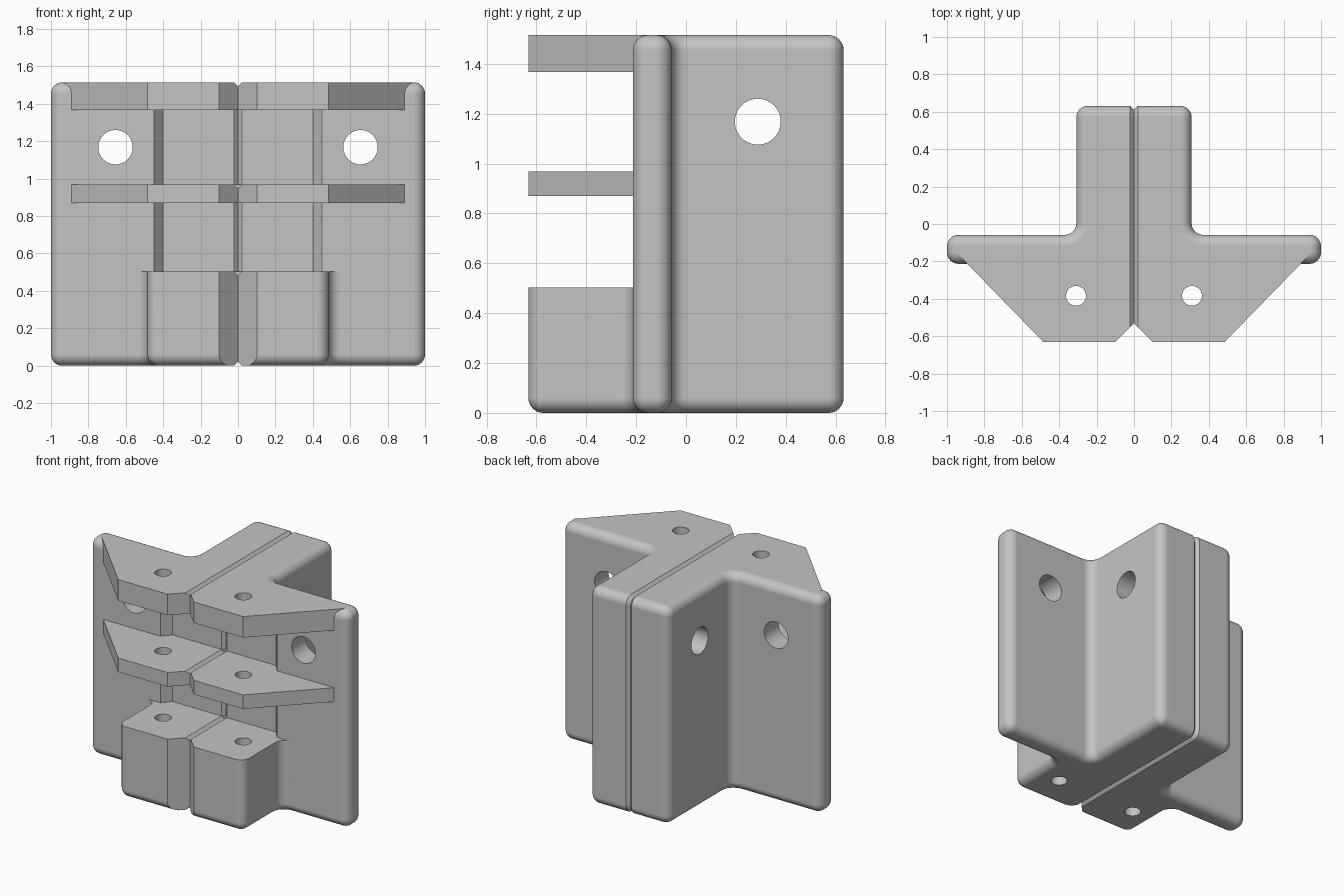
import bpy, bmesh, math
from mathutils import Vector

cube = bpy.data.objects.get("Cube")
if cube:
    bpy.data.objects.remove(cube, do_unlink=True)

HEIGHT = 1.515
RADIUS = 0.062
WALL_FRONT, WALL_BACK = -0.213, -0.058

grey = bpy.data.materials.new("light_grey")
grey.use_nodes = True
grey.diffuse_color = (0.55, 0.55, 0.55, 1)
grey.node_tree.nodes["Principled BSDF"].inputs["Base Color"].default_value = (0.55, 0.55, 0.55, 1)


def loft(name, rings, closed=False):
    """Skin a list of equal rings; cap the ends, or join last to first."""
    bm = bmesh.new()
    loops = [[bm.verts.new(p) for p in ring] for ring in rings]
    pairs = list(zip(loops, loops[1:]))
    if closed:
        pairs.append((loops[-1], loops[0]))
    else:
        bm.faces.new(loops[0])
        bm.faces.new(loops[-1])
    for a, b in pairs:
        for i in range(len(a)):
            j = (i + 1) % len(a)
            bm.faces.new((a[i], a[j], b[j], b[i]))
    bmesh.ops.recalc_face_normals(bm, faces=bm.faces)
    mesh = bpy.data.meshes.new(name)
    bm.to_mesh(mesh)
    bm.free()
    mesh.materials.append(grey)
    obj = bpy.data.objects.new(name, mesh)
    bpy.context.collection.objects.link(obj)
    return obj


def prism(name, outline, low, high):
    return loft(name, [[(x, y, z) for x, y in outline] for z in (low, high)])


def mirrored(half):
    """Complete a right-hand outline with its mirror image."""
    return half + [(-x, y) for x, y in reversed(half)]


def rounded(corners, inset, steps=8):
    """Fillet a right-angled outline, shrunk by inset."""
    pts = [Vector(c) for c in corners]
    out = []
    for i, p in enumerate(pts):
        a = (p - pts[i - 1]).normalized()
        b = (pts[(i + 1) % len(pts)] - p).normalized()
        convex = a.x * b.y - a.y * b.x > 0
        r = RADIUS - inset if convex else RADIUS + inset
        centre = p + (b - a) * RADIUS
        for s in range(steps + 1):
            t = math.pi / 2 * s / steps
            out.append(centre + r * (a * math.sin(t) - b * math.cos(t)))
    return out


def cylinder(name, centre, axis, radius, length, sides=48):
    axis = Vector(axis)
    u = axis.orthogonal().normalized()
    v = axis.cross(u)
    rings = []
    for end in (-length / 2, length / 2):
        rings.append([Vector(centre) + axis * end + radius * (u * math.cos(k) + v * math.sin(k))
                      for k in (2 * math.pi * i / sides for i in range(sides))])
    return loft(name, rings)


def combine(target, tool, operation):
    mod = target.modifiers.new("combine", "BOOLEAN")
    mod.operation, mod.solver, mod.object = operation, "EXACT", tool
    bpy.context.view_layer.objects.active = target
    bpy.ops.object.modifier_apply(modifier=mod.name)
    bpy.data.objects.remove(tool, do_unlink=True)


def cut(tool):
    combine(bracket, tool, "DIFFERENCE")


# Cross-shaped body with rounded top and bottom rims
cross = mirrored([(0.485, -0.632), (0.485, WALL_FRONT), (1, WALL_FRONT),
                  (1, WALL_BACK), (0.308, WALL_BACK), (0.308, 0.632)])
edge = 0.06
angles = [math.pi / 2 * i / 8 for i in range(9)]
levels = [(edge * (1 - math.sin(t)), edge * (1 - math.cos(t))) for t in angles]
levels += [(d, HEIGHT - z) for d, z in reversed(levels)]
bracket = loft("bracket", [[(p.x, p.y, z) for p in rounded(cross, d)] for d, z in levels])

# Open front above the block, with a shallow slant-sided pocket in the wall
cut(prism("front_opening", mirrored([(0.57, -0.8), (0.57, WALL_FRONT), (0.45, WALL_FRONT),
                                     (0.4, -0.152)]), 0.503, 1.7))

# Two tapered shelves
shelf = mirrored([(0.483, -0.632), (0.935, -0.168), (0.935, -0.13)])
for low, high in ((0.87, 0.968), (1.368, HEIGHT)):
    combine(bracket, prism("shelf", shelf, low, high), "UNION")

# Chamfered notch at the front of the centre seam
cut(prism("front_notch", [(0, -0.53), (-0.17, -0.7), (0.17, -0.7)], -0.1, 1.7))

# V groove running around the centre seam
seam = [(-0.632, 0), (0.632, 0), (0.632, HEIGHT), (-0.632, HEIGHT)]
cut(loft("seam_groove", [[(x, p.x, p.y) for p in rounded(seam, d)]
                         for x, d in ((-0.04, -0.02), (0, 0.021), (0.04, -0.02))], closed=True))

# Matching grooves on the lower shelf, the block and the pocket
g = 0.021
diamond = [(g, 0), (0, g), (-g, 0), (0, -g)]
for z in (0.503, 0.968):
    cut(loft("level_groove", [[(x, y, z + h) for x, h in diamond] for y in (-0.7, -0.152)]))
for low, high in ((0.503, 0.87), (0.968, 1.368)):
    cut(prism("pocket_groove", [(x, y - 0.152) for x, y in diamond], low, high))

# Bolt holes through the stem, wall and shelves
cut(cylinder("stem_hole", (0, 0.288, 1.168), (1, 0, 0), 0.092, 1))
for side in (-1, 1):
    cut(cylinder("wall_hole", (side * 0.655, -0.13, 1.168), (0, 1, 0), 0.092, 0.5))
    cut(cylinder("pin_hole", (side * 0.31, -0.384, 0.75), (0, 0, 1), 0.053, 2))

# Smooth fillets with crisp cut edges
bpy.ops.object.select_all(action="DESELECT")
bracket.select_set(True)
bpy.context.view_layer.objects.active = bracket
bpy.ops.object.shade_smooth_by_angle(angle=math.radians(25))
weighted = bracket.modifiers.new("weighted_normals", "WEIGHTED_NORMAL")
weighted.keep_sharp = True
